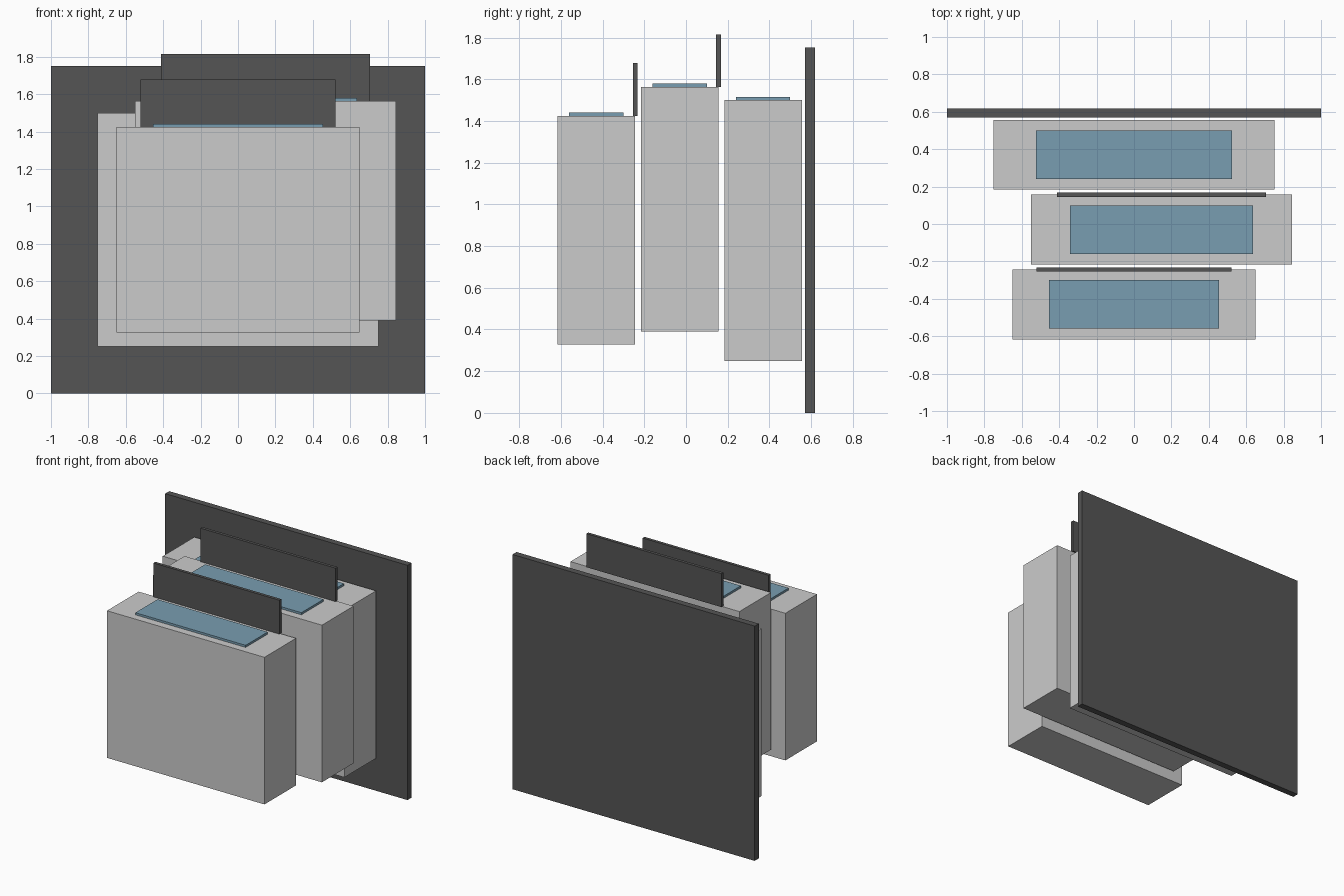
import bpy

if "Cube" in bpy.data.objects:
    bpy.data.objects.remove(bpy.data.objects["Cube"])


def material(name, rgb):
    mat = bpy.data.materials.new(name)
    mat.diffuse_color = (*rgb, 1.0)
    mat.use_nodes = True
    mat.node_tree.nodes["Principled BSDF"].inputs["Base Color"].default_value = mat.diffuse_color
    return mat


def box(name, x, y, z, mat=None):
    """Box from (centre, width) in x, (centre, depth) in y and (low, high) in z."""
    bpy.ops.mesh.primitive_cube_add(size=1, location=(x[0], y[0], (z[0] + z[1]) / 2))
    ob = bpy.context.object
    ob.name = name
    ob.scale = (x[1], y[1], z[1] - z[0])
    bpy.ops.object.transform_apply(location=False, rotation=False, scale=True)
    if mat:
        ob.data.materials.append(mat)
    return ob


dark = material("dark_grey", (0.09, 0.09, 0.09))
blue = material("blue_glass", (0.19, 0.34, 0.44))

# Large back wall
box("back_wall", (0, 2.0), (0.594, 0.048), (0, 1.752), dark)

# Floating blocks: name, centre x, centre y, width, bottom, top, height of rear screen
blocks = [
    ("front", 0.0, -0.43, 1.30, 0.327, 1.425, 0.253),
    ("middle", 0.147, -0.03, 1.395, 0.391, 1.564, 0.25),
    ("rear", 0.0, 0.37, 1.50, 0.25, 1.50, 0),
]
DEPTH = 0.373

for name, cx, cy, width, low, top, screen in blocks:
    # Main block
    box(name + "_block", (cx, width), (cy, DEPTH), (low, top))
    # Blue inset panel on the top face
    box(name + "_top_panel", (cx, width * 0.7), (cy, 0.26), (top, top + 0.016), blue)
    # Thin upright screen along the back edge
    if screen:
        box(name + "_screen", (cx, width * 0.8), (cy + DEPTH / 2, 0.023),
            (top, top + screen), dark)
